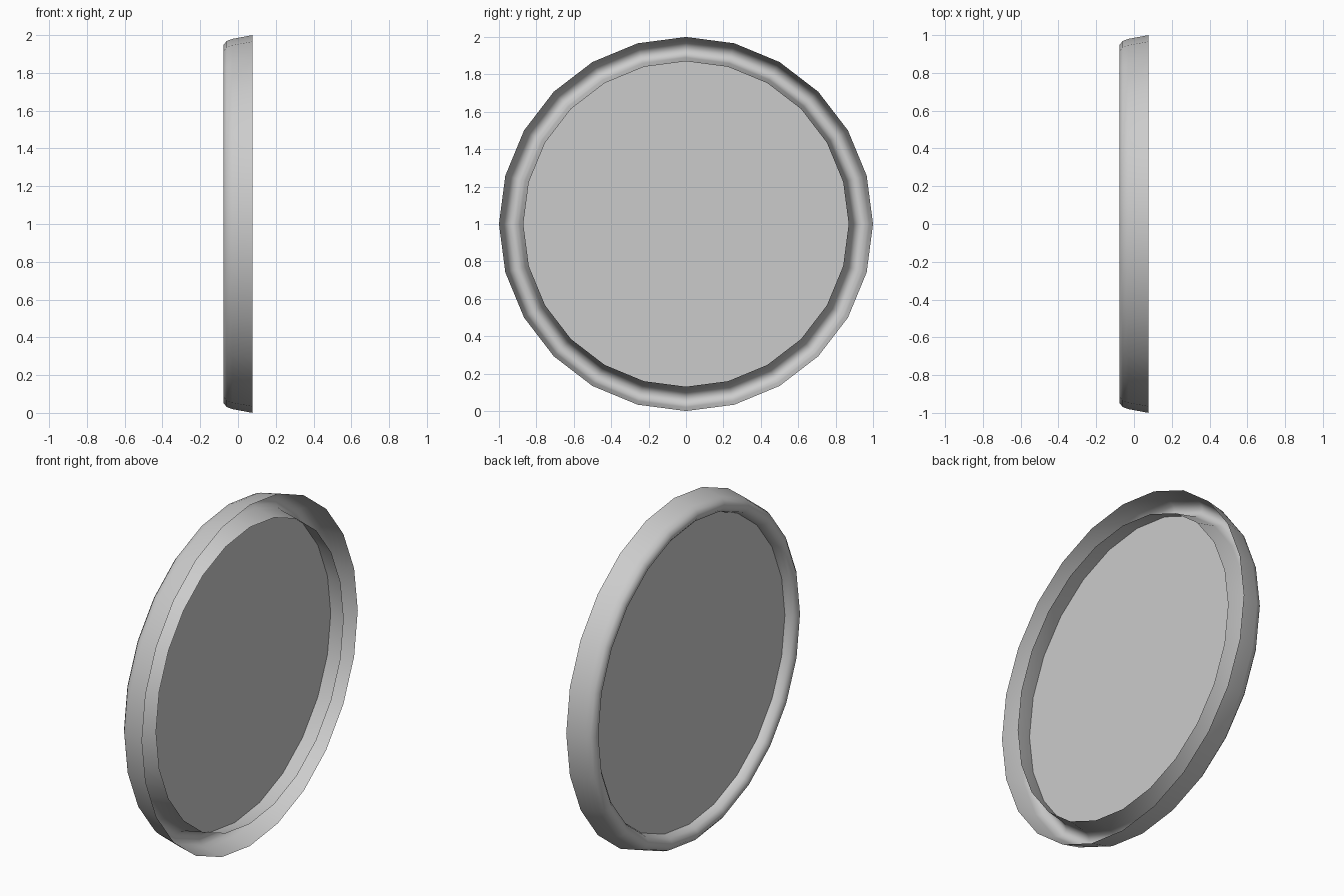
import bpy, bmesh
from math import cos, sin, tau

if "Cube" in bpy.data.objects:
    bpy.data.objects.remove(bpy.data.objects["Cube"])

SIDES = 24


def ring(bm, x, r):
    return [bm.verts.new((x, r * cos(tau * i / SIDES), 1 + r * sin(tau * i / SIDES)))
            for i in range(SIDES)]


def finish(bm, name):
    mesh = bpy.data.meshes.new(name)
    bm.to_mesh(mesh)
    bm.free()
    obj = bpy.data.objects.new(name, mesh)
    bpy.context.collection.objects.link(obj)
    return obj


# Rim: a U-shaped channel, open towards +x, swept around the x axis (x, radius)
profile = [(0.077, 1.0), (-0.03, 0.98), (-0.06, 0.969), (-0.077, 0.947),
           (-0.077, 0.923), (-0.06, 0.901), (-0.03, 0.89), (0.077, 0.87)]
bm = bmesh.new()
rings = [ring(bm, x, r) for x, r in profile]
for a, b in zip(rings, rings[1:]):
    for i in range(SIDES):
        j = (i + 1) % SIDES
        bm.faces.new((a[i], a[j], b[j], b[i]))
# Outer wall faces outwards
bm.normal_update()
bm.faces.ensure_lookup_table()
f = bm.faces[0]
c = f.calc_center_median()
if f.normal.y * c.y + f.normal.z * (c.z - 1) < 0:
    bmesh.ops.reverse_faces(bm, faces=bm.faces[:])
for f in bm.faces:
    f.smooth = True
finish(bm, "rim_channel")

# Panel: flat disc set inside the rim's inner wall
bm = bmesh.new()
bm.faces.new(ring(bm, -0.02, 0.888))
finish(bm, "centre_panel")
